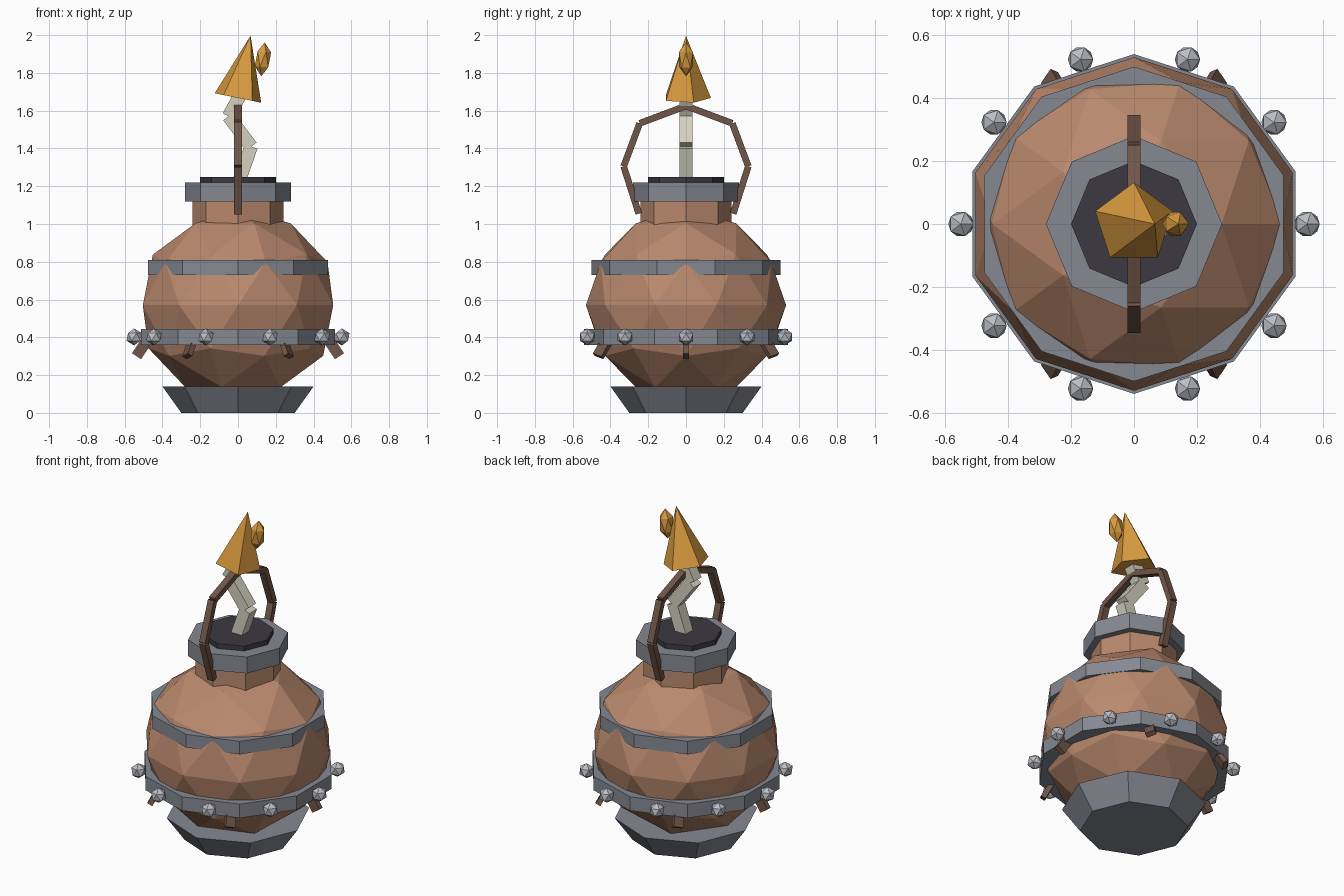
import bpy
import math
from mathutils import Vector

if "Cube" in bpy.data.objects:
    bpy.data.objects.remove(bpy.data.objects["Cube"])


def material(name, rgb):
    m = bpy.data.materials.new(name)
    m.diffuse_color = (*rgb, 1)
    m.use_nodes = True
    m.node_tree.nodes["Principled BSDF"].inputs["Base Color"].default_value = m.diffuse_color
    return m


CLAY = material("copper clay", (0.49, 0.25, 0.155))
IRON = material("grey iron", (0.235, 0.25, 0.285))
CAP = material("dark cap", (0.045, 0.042, 0.053))
STEEL = material("pale steel", (0.50, 0.52, 0.56))
LEATHER = material("brown leather", (0.165, 0.092, 0.065))
CORD = material("pale cord", (0.66, 0.64, 0.53))
FIRE = material("amber flame", (0.70, 0.33, 0.05))


def finish(name, mat):
    o = bpy.context.object
    o.name = name
    o.data.materials.append(mat)
    return o


def frustum(name, mat, sides, r1, r2, z0, z1):
    bpy.ops.mesh.primitive_cone_add(vertices=sides, radius1=r1, radius2=r2,
                                    depth=z1 - z0, location=(0, 0, (z0 + z1) / 2))
    return finish(name, mat)


def ball(name, mat, level, loc, scale, rot=(0, 0, 0)):
    bpy.ops.mesh.primitive_ico_sphere_add(subdivisions=level, radius=1,
                                          location=loc, rotation=rot)
    o = finish(name, mat)
    o.scale = scale
    return o


def beam(name, mat, a, b, wx, wy):
    """Box of section wx by wy running from a to b."""
    a, b = Vector(a), Vector(b)
    bpy.ops.mesh.primitive_cube_add(size=1, location=(a + b) / 2)
    o = finish(name, mat)
    o.rotation_euler = Vector((0, 0, 1)).rotation_difference(b - a).to_euler()
    o.scale = (wx, wy, (b - a).length)
    return o


# pot body, foot, neck, collar and cap
ball("pot_body", CLAY, 2, (0, 0, 0.57), (0.53, 0.53, 0.51))
frustum("foot", IRON, 8, 0.30, 0.40, 0, 0.14)
frustum("neck", CLAY, 8, 0.24, 0.24, 0.93, 1.14)
frustum("collar", IRON, 8, 0.28, 0.28, 1.12, 1.22)
frustum("cap", CAP, 8, 0.20, 0.20, 1.17, 1.25)

# iron bands
frustum("upper_band", IRON, 10, 0.50, 0.50, 0.73, 0.81)
frustum("lower_band", IRON, 10, 0.54, 0.54, 0.36, 0.445)

# rivets around the lower band
for i in range(10):
    a = math.radians(36 * i)
    ball(f"rivet_{i}", STEEL, 1, (0.55 * math.cos(a), 0.55 * math.sin(a), 0.402),
         (0.045,) * 3)

# pegs sloping out and down under the band
for i in range(6):
    c, s = math.cos(math.radians(60 * i)), math.sin(math.radians(60 * i))
    beam(f"peg_{i}", LEATHER, (0.471 * c, 0.471 * s, 0.40),
         (0.537 * c, 0.537 * s, 0.30), 0.057, 0.03)

# carrying handle
half = [(0.25, 1.055), (0.33, 1.305), (0.245, 1.533), (0, 1.625)]
path = [(-y, z) for y, z in half] + half[-2::-1]
for i, (p, q) in enumerate(zip(path, path[1:])):
    beam(f"handle_{i}", LEATHER, (0, *p), (0, *q), 0.04, 0.035)

# crooked wick
wick = [(0, 1.21), (0.07, 1.41), (-0.05, 1.57), (0.01, 1.68)]
for i, (p, q) in enumerate(zip(wick, wick[1:])):
    beam(f"wick_{i}", CORD, (p[0], 0, p[1]), (q[0], 0, q[1]), 0.07, 0.07)

# flame and spark
flame = frustum("flame", FIRE, 5, 0.132, 0, 0, 0.336)
flame.location = (0.033, 0, 1.832)
flame.rotation_euler = (0, 0.2, 0)
ball("spark", FIRE, 1, (0.132, 0, 1.872), (0.044, 0.044, 0.09), (0, 0.1, 0))
